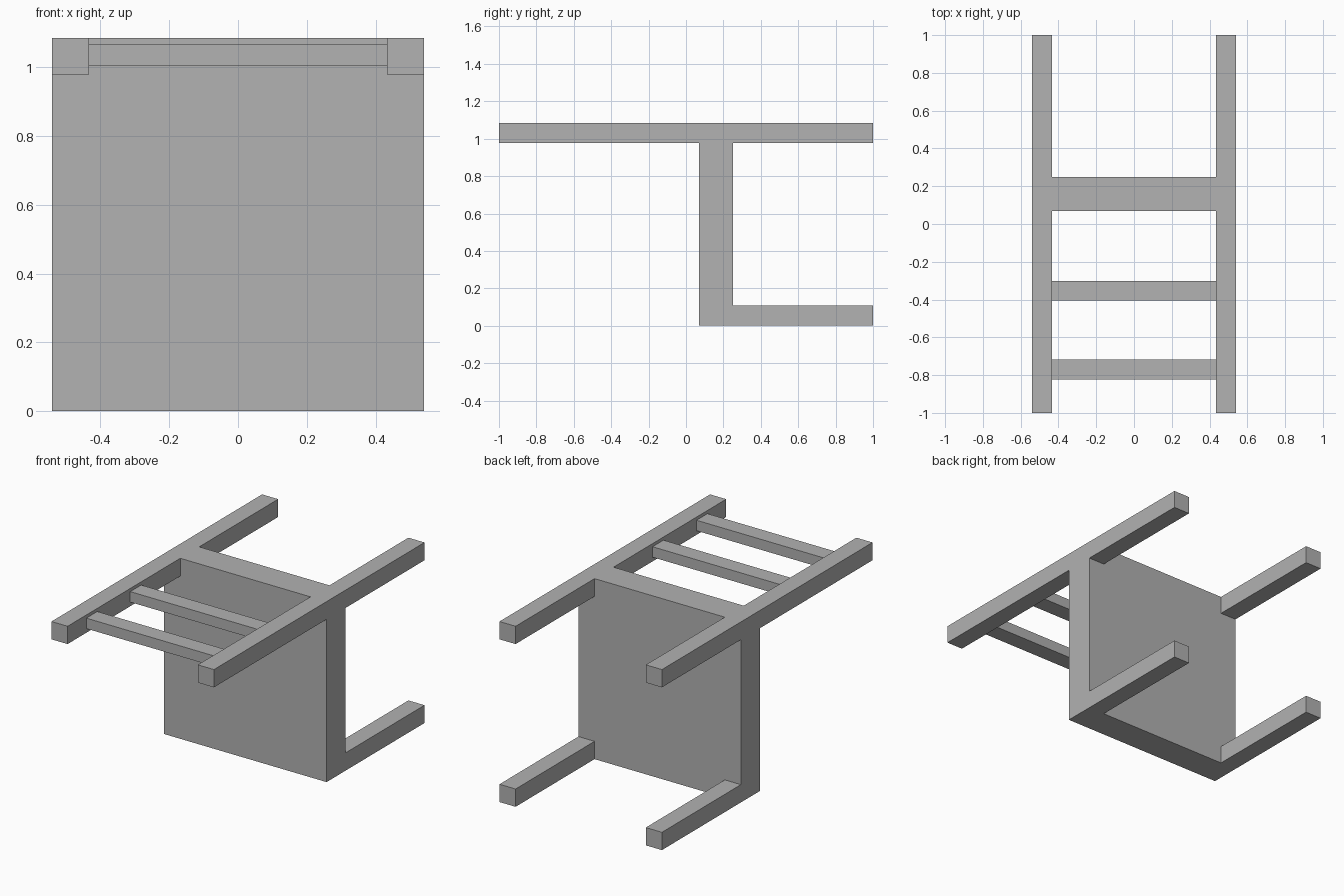
import bpy
import bmesh
from mathutils import Vector

cube = bpy.data.objects.get("Cube")
if cube:
    bpy.data.objects.remove(cube, do_unlink=True)

HALF_W = 0.54      # half the seat width
HEIGHT = 1.085     # seat extent in z, chair lying on its back edge
BAR = 0.107        # thickness of legs and posts
SEAT_FRONT, SEAT_BACK = 0.07, 0.25
END = 1.0          # legs and posts reach y = +/- END

grey = bpy.data.materials.new("plain grey")
grey.use_nodes = True
colour = (0.445, 0.445, 0.445, 1)
grey.diffuse_color = colour
grey.node_tree.nodes["Principled BSDF"].inputs["Base Color"].default_value = colour


def add_object(name, bm):
    bmesh.ops.recalc_face_normals(bm, faces=bm.faces)
    mesh = bpy.data.meshes.new(name)
    bm.to_mesh(mesh)
    bm.free()
    mesh.materials.append(grey)
    obj = bpy.data.objects.new(name, mesh)
    bpy.context.collection.objects.link(obj)
    return obj


def box(low, high):
    bm = bmesh.new()
    bmesh.ops.create_cube(bm, size=1)
    low, high = Vector(low), Vector(high)
    for v in bm.verts:
        v.co = (low + high) / 2 + v.co * (high - low)
    return bm


def pull(bm, test, y):
    """Extrude each face passing the test along y."""
    for face in [f for f in bm.faces if test(f)]:
        new = bmesh.ops.extrude_discrete_faces(bm, faces=[face])["faces"][0]
        for v in new.verts:
            v.co.y = y


# Seat slab, cut so its corners can be pulled out into bars
bm = box((-HALF_W, SEAT_FRONT, 0), (HALF_W, SEAT_BACK, HEIGHT))
cuts = [((s * (HALF_W - BAR), 0, 0), (1, 0, 0)) for s in (-1, 1)]
cuts += [((0, 0, z), (0, 0, 1)) for z in (BAR, HEIGHT - BAR)]
for point, normal in cuts:
    bmesh.ops.bisect_plane(bm, geom=bm.verts[:] + bm.edges[:] + bm.faces[:],
                           plane_co=point, plane_no=normal)
bm.normal_update()


def corner(f, direction):
    c = f.calc_center_median()
    return (f.normal.y * direction > 0.9 and abs(c.x) > HALF_W - BAR
            and abs(c.z - HEIGHT / 2) > HEIGHT / 2 - BAR)


# Four legs to the back, two backrest posts to the front at the top
pull(bm, lambda f: corner(f, 1), END)
pull(bm, lambda f: corner(f, -1) and f.calc_center_median().z > HEIGHT / 2, -END)
bmesh.ops.remove_doubles(bm, verts=bm.verts, dist=0.0001)
bmesh.ops.dissolve_limit(bm, angle_limit=0.01, verts=bm.verts, edges=bm.edges)
add_object("seat_with_legs_and_posts", bm)

# Backrest slats between the posts
for name, y in (("lower_slat", -0.353), ("upper_slat", -0.77)):
    inner = HALF_W - BAR
    add_object(name, box((-inner, y - 0.052, 1.003), (inner, y + 0.052, 1.066)))
